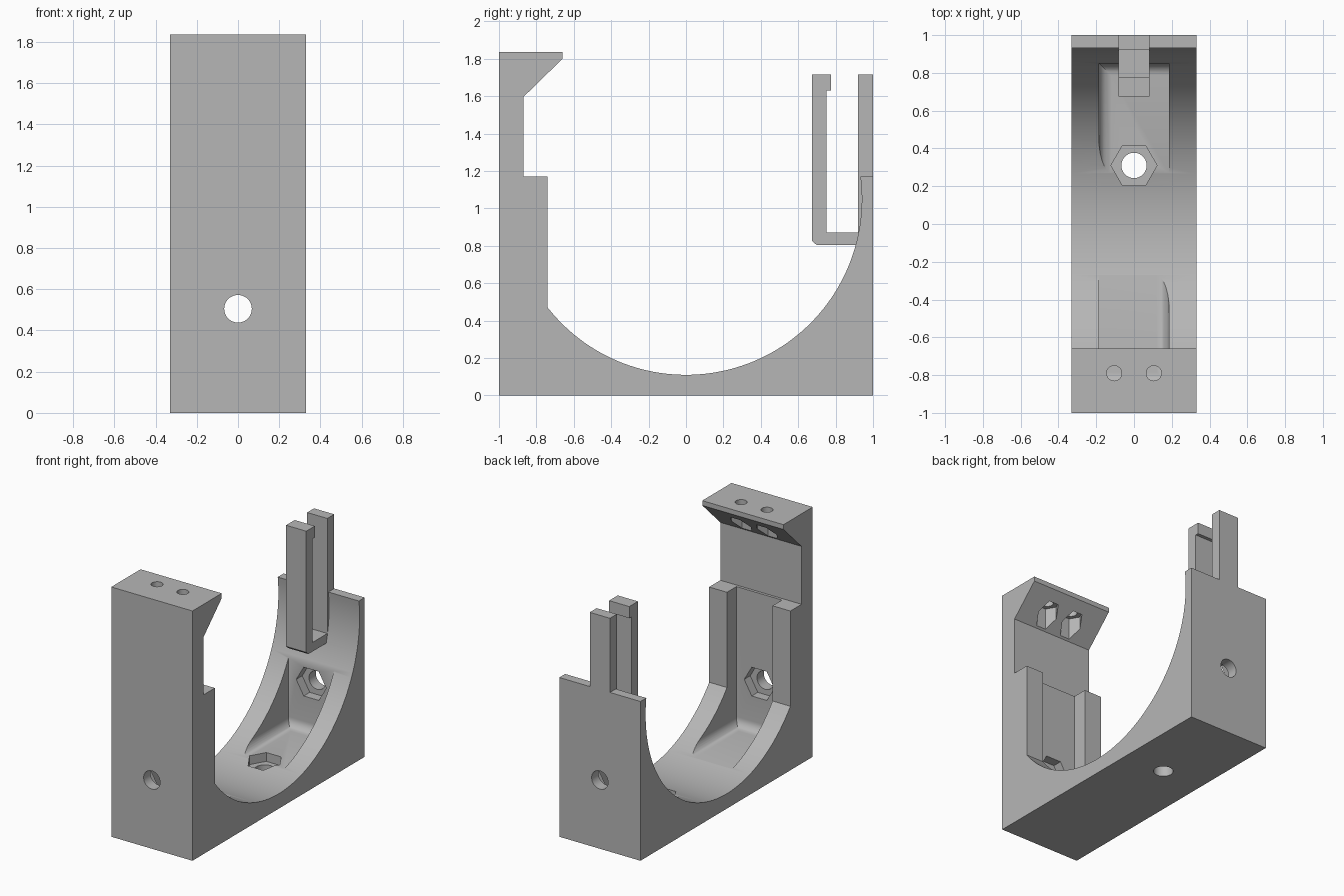
import bpy
import bmesh
from math import sin, cos, radians, asin, pi
from mathutils import Matrix

if "Cube" in bpy.data.objects:
    bpy.data.objects.remove(bpy.data.objects["Cube"], do_unlink=True)

grey = bpy.data.materials.new("plain_grey")
grey.use_nodes = True
colour = (0.47, 0.47, 0.47, 1)
grey.diffuse_color = colour
grey.node_tree.nodes["Principled BSDF"].inputs["Base Color"].default_value = colour


def make_object(name, bm):
    bmesh.ops.recalc_face_normals(bm, faces=bm.faces)
    mesh = bpy.data.meshes.new(name)
    bm.to_mesh(mesh)
    bm.free()
    mesh.materials.append(grey)
    obj = bpy.data.objects.new(name, mesh)
    bpy.context.scene.collection.objects.link(obj)
    return obj


def prism(name, outline, axis, lo, hi):
    """Extrude a 2D outline along the X, Y or Z axis."""
    place = {"X": lambda a, b, t: (t, a, b),
             "Y": lambda a, b, t: (a, t, b),
             "Z": lambda a, b, t: (a, b, t)}[axis]
    bm = bmesh.new()
    rings = [[bm.verts.new(place(a, b, t)) for a, b in outline] for t in (lo, hi)]
    for ring in rings:
        bm.faces.new(ring)
    n = len(outline)
    for i in range(n):
        j = (i + 1) % n
        bm.faces.new((rings[0][i], rings[0][j], rings[1][j], rings[1][i]))
    return make_object(name, bm)


def ngon(centre, radius, sides):
    return [(centre[0] + radius * cos(2 * pi * i / sides),
             centre[1] + radius * sin(2 * pi * i / sides)) for i in range(sides)]


def combine(target, tool, operation):
    """Apply a boolean and discard the tool object."""
    tool.hide_render = True
    mod = target.modifiers.new(operation, "BOOLEAN")
    mod.operation = operation
    mod.solver = "EXACT"
    mod.object = tool
    bpy.context.view_layer.objects.active = target
    bpy.ops.object.modifier_apply(modifier=mod.name)
    bpy.data.objects.remove(tool, do_unlink=True)


def cut(tool):
    combine(bracket, tool, "DIFFERENCE")


# Bracket: side profile with a round cradle, tall front post and overhanging lip
HALF_W, R, CZ = 0.33, 0.94, 1.05
start, end = -asin(0.74 / R), pi / 2 + asin((1.17 - CZ) / R)
steps = 72
cradle = []
for i in range(steps + 1):
    a = start + (end - start) * i / steps
    cradle.append((R * sin(a), CZ - R * cos(a)))
profile = [(1, 1.17), (1, 0), (-1, 0), (-1, 1.835), (-0.66, 1.835), (-0.66, 1.8),
           (-0.87, 1.595), (-0.87, 1.17), (-0.74, 1.17)] + cradle
bracket = prism("cradle_bracket", profile, "X", -HALF_W, HALF_W)


# Pockets: one at each end, with rounded floor edges on one side and the end wall
def pocket(angle):
    bm = bmesh.new()
    bmesh.ops.create_cube(bm, size=1)
    for v in bm.verts:
        v.co = (v.co.x * 0.37, (v.co.y + 0.5) * 0.85, 0.15 + (v.co.z + 0.5) * 1.1)
    edges = []
    for e in bm.edges:
        a, b = (v.co for v in e.verts)
        low = max(a.z, b.z) < 0.2
        if low and (max(a.x, b.x) < 0 or min(a.y, b.y) > 0.8):
            edges.append(e)
    bmesh.ops.bevel(bm, geom=edges, offset=0.065, segments=8, profile=0.5,
                    affect="EDGES")
    bmesh.ops.transform(bm, matrix=Matrix.Rotation(angle, 4, "Z"), verts=bm.verts)
    return make_object("pocket_cutter", bm)


for turn in (0, radians(180)):
    cut(pocket(turn))

# Horizontal bolt hole through both ends, with hexagonal nut recesses inside
bolt = (0, 0.505)
cut(prism("bolt_cutter", ngon(bolt, 0.067, 48), "Y", -1.1, 1.1))
for side in (-1, 1):
    lo, hi = sorted((side * 0.74, side * 0.92))
    cut(prism("nut_cutter", ngon(bolt, 0.122, 6), "Y", lo, hi))

# Vertical bolt hole and nut recess in the floor
floor_bolt = (0, 0.31)
cut(prism("bolt_cutter", ngon(floor_bolt, 0.067, 48), "Z", -0.1, 0.3))
cut(prism("nut_cutter", ngon(floor_bolt, 0.122, 6), "Z", 0.085, 0.3))

# Pair of small screw holes in the lip, with nut recesses from below
for side in (-1, 1):
    screw = (side * 0.105, -0.79)
    cut(prism("screw_cutter", ngon(screw, 0.04, 32), "Z", 1.55, 1.9))
    cut(prism("nut_cutter", ngon(screw, 0.078, 6), "Z", 1.55, 1.765))

# Spring clip: U-shaped fork with a small hook, joined to the back wall
clip_profile = [(0.675, 0.825), (0.7, 0.803), (1, 0.803), (1, 1.715), (0.92, 1.715),
                (0.92, 0.87), (0.75, 0.87), (0.75, 1.63), (0.775, 1.63),
                (0.775, 1.715), (0.675, 1.715)]
combine(bracket, prism("spring_clip", clip_profile, "X", -0.082, 0.082), "UNION")

# Smooth the round surfaces, keep the edges sharp
bpy.ops.object.select_all(action="DESELECT")
bracket.select_set(True)
bpy.context.view_layer.objects.active = bracket
bpy.ops.object.shade_smooth_by_angle(angle=radians(25))
